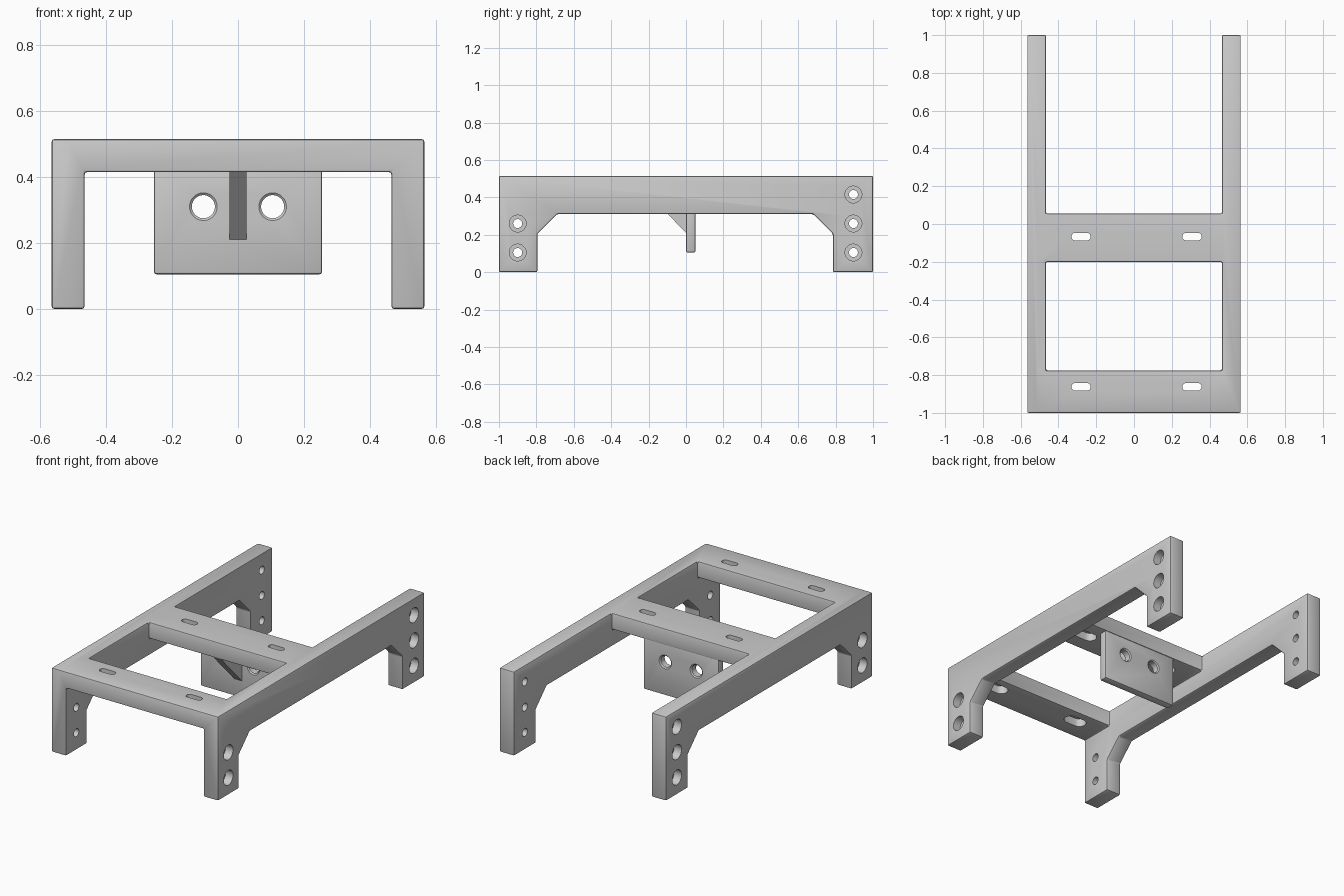
import bpy, bmesh, math
from mathutils import Vector, Matrix

cube = bpy.data.objects.get("Cube")
if cube:
    bpy.data.objects.remove(cube, do_unlink=True)

grey = bpy.data.materials.new("plain_grey")
grey.use_nodes = True
grey.diffuse_color = (0.6, 0.6, 0.6, 1)
grey.node_tree.nodes["Principled BSDF"].inputs["Base Color"].default_value = (0.6, 0.6, 0.6, 1)


def add_object(name, bm):
    bmesh.ops.recalc_face_normals(bm, faces=bm.faces)
    mesh = bpy.data.meshes.new(name)
    bm.to_mesh(mesh)
    bm.free()
    mesh.materials.append(grey)
    obj = bpy.data.objects.new(name, mesh)
    bpy.context.collection.objects.link(obj)
    return obj


def side_prism(name, profile, x0, x1):
    """Extrude a (y, z) outline along x."""
    bm = bmesh.new()
    face = bm.faces.new([bm.verts.new((x0, y, z)) for y, z in profile])
    new = bmesh.ops.extrude_face_region(bm, geom=[face])["geom"]
    bmesh.ops.translate(bm, vec=(x1 - x0, 0, 0),
                        verts=[v for v in new if isinstance(v, bmesh.types.BMVert)])
    return add_object(name, bm)


def box(name, x0, x1, y0, y1, z0, z1):
    return side_prism(name, [(y0, z0), (y1, z0), (y1, z1), (y0, z1)], x0, x1)


def apply(obj, kind, **settings):
    mod = obj.modifiers.new(kind.lower(), kind)
    for key, value in settings.items():
        setattr(mod, key, value)
    bpy.ops.object.select_all(action="DESELECT")
    bpy.context.view_layer.objects.active = obj
    obj.select_set(True)
    bpy.ops.object.modifier_apply(modifier=mod.name)


def combine(obj, other, operation):
    apply(obj, "BOOLEAN", object=other, operation=operation, solver="EXACT")
    bpy.data.objects.remove(other, do_unlink=True)


def soften(obj):
    """Merge flat faces, then round the edges."""
    bm = bmesh.new()
    bm.from_mesh(obj.data)
    bmesh.ops.remove_doubles(bm, verts=bm.verts, dist=0.0005)
    bmesh.ops.dissolve_limit(bm, angle_limit=0.02, verts=bm.verts, edges=bm.edges)
    bm.to_mesh(obj.data)
    bm.free()
    apply(obj, "BEVEL", width=0.008, segments=2, limit_method="ANGLE", angle_limit=0.5)


def hole(obj, centre, axis, rings, half=0.0, sides=32):
    """Cut a round hole or slot; rings are (distance along axis, radius)."""
    bm = bmesh.new()
    axis = Vector(axis)
    u = Vector((0, 1, 0)) if abs(axis.x) > 0.5 else Vector((1, 0, 0))
    v = axis.cross(u)
    loops = []
    for depth, radius in rings:
        loop = []
        for i in range(sides):
            a = math.tau * (i + 0.5) / sides
            c = math.cos(a)
            p = u * (radius * c + math.copysign(half, c)) + v * radius * math.sin(a)
            loop.append(bm.verts.new(Vector(centre) + axis * depth + p))
        loops.append(loop)
    for lower, upper in zip(loops, loops[1:]):
        for i in range(sides):
            j = (i + 1) % sides
            bm.faces.new((lower[i], lower[j], upper[j], upper[i]))
    bm.faces.new(loops[0])
    bm.faces.new(loops[-1])
    combine(obj, add_object("cutter", bm), "DIFFERENCE")


W, IN, TOP, UNDER = 0.565, 0.465, 0.515, 0.415

# Side rails with legs, joined by two cross bars
rail = [(-1, 0), (-0.795, 0), (-0.795, 0.205), (-0.69, 0.31), (0.68, 0.31),
        (0.785, 0.205), (0.785, 0), (1, 0), (1, TOP), (-1, TOP)]
frame = side_prism("frame", rail, IN, W)
combine(frame, side_prism("right_rail", rail, -W, -IN), "UNION")
BARS = {"front_bar": (-1, -0.775), "middle_bar": (-0.2, 0.055)}
for name, (y0, y1) in BARS.items():
    combine(frame, box(name, -IN - 0.05, IN + 0.05, y0, y1, UNDER, TOP), "UNION")
soften(frame)

# Leg holes, wide on the outside
leg_holes = [(-0.9, z) for z in (0.105, 0.26)] + [(0.895, z) for z in (0.105, 0.26, 0.415)]
for side in (-1, 1):
    for y, z in leg_holes:
        hole(frame, (side * W, y, z), (-side, 0, 0),
             [(-0.01, 0.045), (0.05, 0.045), (0.05, 0.024), (0.12, 0.024)])

# Slots in the cross bars, wide on the underside
for x in (-0.28, 0.307):
    for y in (-0.862, -0.067):
        hole(frame, (x, y, TOP), (0, 0, -1),
             [(-0.01, 0.02), (0.05, 0.02), (0.05, 0.04), (0.12, 0.04)], half=0.031)

# Hanging plate with two holes
plate = box("hanging_plate", -0.255, 0.255, 0, 0.05, 0.105, 0.45)
soften(plate)
for x in (-0.105, 0.105):
    hole(plate, (x, 0, 0.31), (0, 1, 0),
         [(-0.01, 0.042), (0, 0.042), (0.006, 0.035), (0.044, 0.035),
          (0.05, 0.042), (0.06, 0.042)])

# Triangular brace in front of the plate
brace = side_prism("plate_brace", [(0.02, 0.21), (0, 0.21), (-0.198, 0.415),
                                   (-0.18, 0.44), (0.02, 0.44)], -0.026, 0.026)

for obj in (frame, plate, brace):
    bpy.ops.object.select_all(action="DESELECT")
    bpy.context.view_layer.objects.active = obj
    obj.select_set(True)
    bpy.ops.object.shade_smooth_by_angle(angle=math.radians(25))
